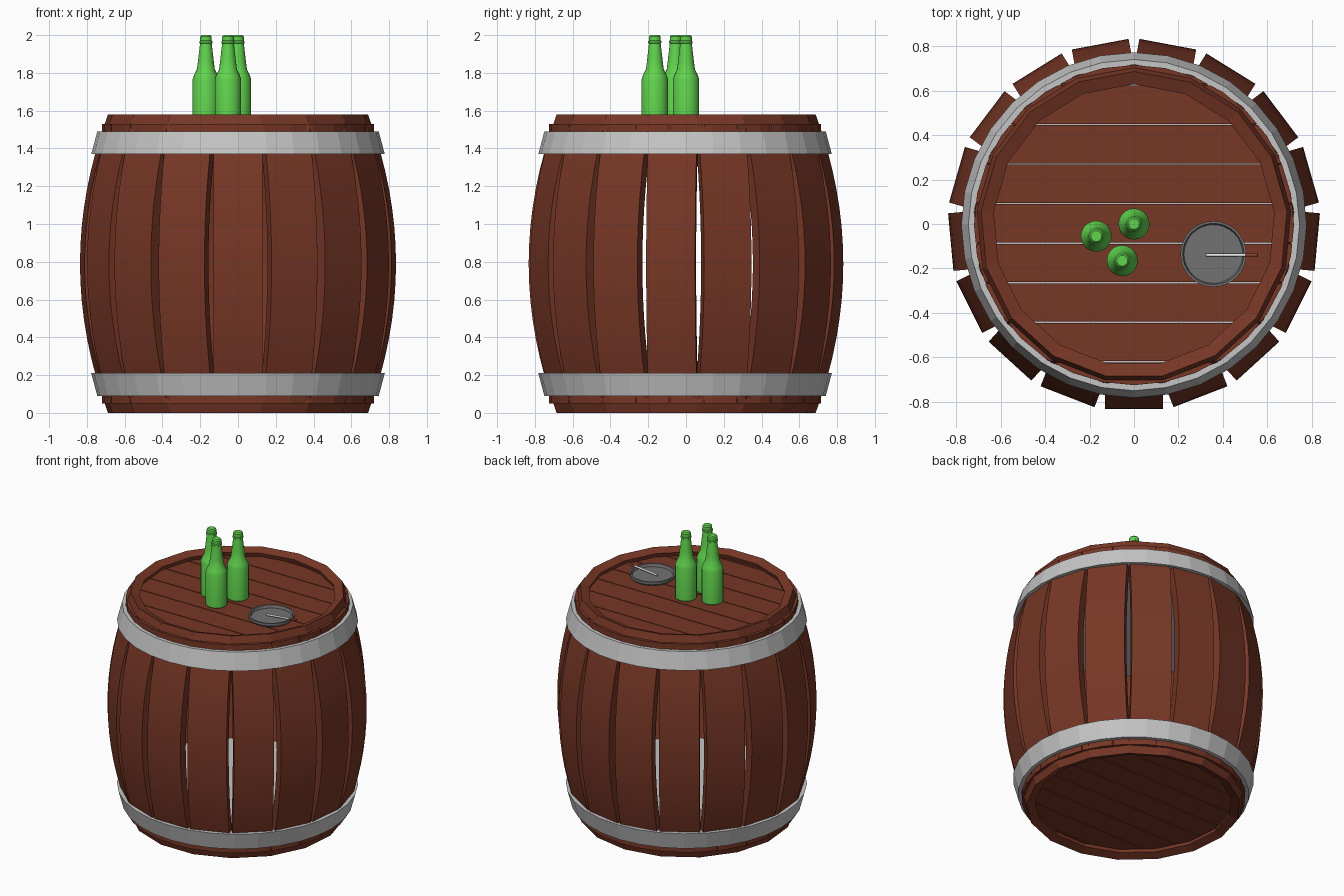
import bpy, bmesh, math
from mathutils import Vector, Matrix

if "Cube" in bpy.data.objects:
    bpy.data.objects.remove(bpy.data.objects["Cube"])

CY = -0.005          # barrel axis in y
H = 1.58             # barrel height
LID = 1.53           # height of the lid surface


def material(name, rgb):
    m = bpy.data.materials.new(name)
    m.diffuse_color = (*rgb, 1)
    m.use_nodes = True
    m.node_tree.nodes["Principled BSDF"].inputs["Base Color"].default_value = m.diffuse_color
    return m


WOOD = material("brown_wood", (0.185, 0.038, 0.019))
STEEL = material("light_steel", (0.56, 0.56, 0.56))
GLASS = material("green_glass", (0.12, 0.66, 0.075))
DARK = material("dark_metal", (0.17, 0.17, 0.17))
PAPER = material("white_paper", (0.75, 0.75, 0.75))
FILTER = material("filter_brown", (0.22, 0.06, 0.035))


def finish(name, bm, mat, smooth=None):
    bmesh.ops.recalc_face_normals(bm, faces=bm.faces)
    me = bpy.data.meshes.new(name)
    bm.to_mesh(me)
    bm.free()
    me.materials.append(mat)
    ob = bpy.data.objects.new(name, me)
    bpy.context.collection.objects.link(ob)
    if smooth:
        bpy.ops.object.select_all(action='DESELECT')
        ob.select_set(True)
        bpy.context.view_layer.objects.active = ob
        bpy.ops.object.shade_smooth_by_angle(angle=math.radians(smooth))
    return ob


def lathe(name, profile, sides, loc, mat, smooth=None):
    """Revolve (radius, z) points; both ends are capped."""
    bm = bmesh.new()
    rings = []
    for r, z in profile:
        rings.append([bm.verts.new((loc[0] + r * math.cos(2 * math.pi * i / sides),
                                    loc[1] + r * math.sin(2 * math.pi * i / sides),
                                    loc[2] + z)) for i in range(sides)])
    for a, b in zip(rings, rings[1:]):
        for i in range(sides):
            j = (i + 1) % sides
            bm.faces.new((a[i], a[j], b[j], b[i]))
    bm.faces.new(rings[0])
    bm.faces.new(rings[-1])
    return finish(name, bm, mat, smooth)


# Bent staves of constant width
STAVES, STEPS, HALF_W, THICK = 17, 16, 0.13, 0.06
K = 0.149 / 0.79 ** 2
bm = bmesh.new()
for s in range(STAVES):
    a = -math.pi / 2 + 2 * math.pi * s / STAVES
    out, side = Vector((math.cos(a), math.sin(a), 0)), Vector((-math.sin(a), math.cos(a), 0))
    sections = []
    for i in range(STEPS + 1):
        d = -0.79 + H * i / STEPS
        n = Vector((1, 2 * K * d)).normalized()
        r, z = 0.828 - K * d * d, H / 2 + d
        r2, z2 = r - THICK * n.x, z - THICK * n.y
        sections.append([bm.verts.new(out * p + side * w + Vector((0, CY, q)))
                         for p, q, w in ((r, z, -HALF_W), (r, z, HALF_W),
                                         (r2, z2, HALF_W), (r2, z2, -HALF_W))])
    for A, B in zip(sections, sections[1:]):
        for i in range(4):
            j = (i + 1) % 4
            bm.faces.new((A[i], A[j], B[j], B[i]))
    bm.faces.new(sections[0])
    bm.faces.new(sections[-1])
finish("staves", bm, WOOD, 30)

# Solid tapered hoops, mirrored top and bottom
lathe("upper_hoop", [(0.777, 1.37), (0.745, 1.49)], 32, (0, CY, 0), STEEL)
lathe("lower_hoop", [(0.745, 0.09), (0.777, 0.21)], 32, (0, CY, 0), STEEL)


# Round heads cut into planks
def head(name, z0, z1):
    bm = bmesh.new()
    cuts = [-0.8] + [-0.62 + 0.178 * i for i in range(8)] + [0.8]
    for lo, hi in zip(cuts, cuts[1:]):
        b = bmesh.new()
        bmesh.ops.create_circle(b, cap_ends=True, segments=32, radius=0.72,
                                matrix=Matrix.Translation((0, CY, z0)))
        for y, sgn in ((lo + 0.003, -1), (hi - 0.003, 1)):
            bmesh.ops.bisect_plane(b, geom=b.verts[:] + b.edges[:] + b.faces[:],
                                   plane_co=(0, y, 0), plane_no=(0, sgn, 0), clear_outer=True)
        ext = bmesh.ops.extrude_face_region(b, geom=b.faces[:], use_keep_orig=True)
        for v in ext["geom"]:
            if isinstance(v, bmesh.types.BMVert):
                v.co.z = z1
        tmp = bpy.data.meshes.new("tmp")
        b.to_mesh(tmp)
        b.free()
        bm.from_mesh(tmp)
        bpy.data.meshes.remove(tmp)
    finish(name, bm, WOOD)


head("top_planks", 1.488, LID)
head("bottom_planks", 0.05, 0.092)

# Bottles
bottle = [(0.064, 0), (0.07, 0.006), (0.07, 0.235), (0.064, 0.255), (0.047, 0.29),
          (0.042, 0.33), (0.031, 0.425), (0.035, 0.428), (0.035, 0.438), (0.031, 0.441),
          (0.031, 0.462), (0.024, 0.47)]
for i, (x, y) in enumerate(((0, 0), (-0.17, -0.055), (-0.053, -0.165))):
    lathe(f"bottle_{i + 1}", bottle, 20, (x, y, LID), GLASS, 25)

# Shallow ashtray
lathe("ashtray", [(0.135, 0), (0.148, 0.012), (0.148, 0.03), (0.138, 0.03), (0.132, 0.01)],
      32, (0.357, -0.135, LID), DARK)


# Cigarette leaning on the ashtray rim
def rod(name, p, q, r, mat):
    p, q = Vector(p), Vector(q)
    bm = bmesh.new()
    rot = (q - p).to_track_quat('Z', 'Y').to_matrix().to_4x4()
    bmesh.ops.create_cone(bm, cap_ends=True, segments=10, radius1=r, radius2=r,
                          depth=(q - p).length, matrix=Matrix.Translation((p + q) / 2) @ rot)
    finish(name, bm, mat, 40)


rod("cigarette_paper", (0.325, -0.14, LID + 0.018), (0.5, -0.14, LID + 0.036), 0.007, PAPER)
rod("cigarette_filter", (0.5, -0.14, LID + 0.036), (0.557, -0.14, LID + 0.042), 0.007, FILTER)
